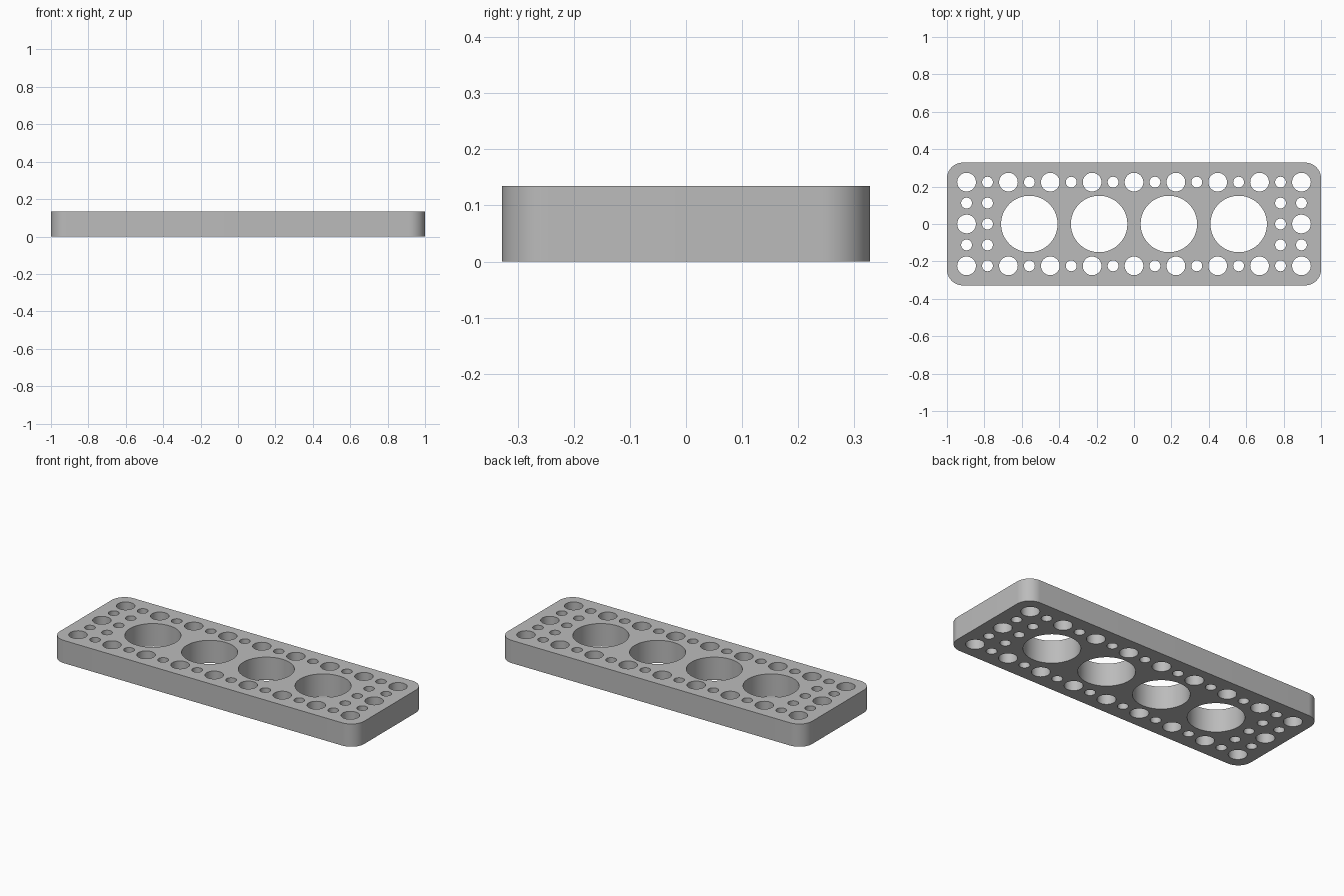
import bpy
import bmesh
from math import sin, cos, pi

if "Cube" in bpy.data.objects:
    bpy.data.objects.remove(bpy.data.objects["Cube"])

HALF_X, HALF_Y, HEIGHT, CORNER = 1.0, 0.328, 0.135, 0.085
PITCH = 0.2238
LARGE, MEDIUM, SMALL = 0.151, 0.05, 0.029

curve = bpy.data.curves.new("plate_profile", "CURVE")
curve.dimensions = "2D"
curve.fill_mode = "BOTH"
curve.extrude = HEIGHT / 2


def add_loop(points):
    spline = curve.splines.new("POLY")
    spline.points.add(len(points) - 1)
    for p, (x, y) in zip(spline.points, points):
        p.co = (x, y, 0, 1)
    spline.use_cyclic_u = True


def arc(cx, cy, r, start, sweep, steps):
    return [(cx + r * cos(start + sweep * i / steps),
             cy + r * sin(start + sweep * i / steps)) for i in range(steps)]


def add_hole(x, y, r):
    add_loop(arc(x, y, r, 0, 2 * pi, 64 if r == LARGE else 40))


# Rounded rectangular outline
outline = []
for i, (sx, sy) in enumerate([(1, 1), (-1, 1), (-1, -1), (1, -1)]):
    outline += arc(sx * (HALF_X - CORNER), sy * (HALF_Y - CORNER),
                   CORNER, i * pi / 2, pi / 2, 16)
    outline.append((sx * (HALF_X - CORNER * (i % 2 == 0)),
                    sy * (HALF_Y - CORNER * (i % 2 == 1))))
    outline[-1] = arc(sx * (HALF_X - CORNER), sy * (HALF_Y - CORNER),
                      CORNER, (i + 1) * pi / 2, 0, 1)[0]
add_loop(outline)

# Four large bores along the middle
for i in range(4):
    add_hole((i - 1.5) * PITCH * 5 / 3, 0, LARGE)

# Alternating medium and small holes along both long edges
for side in (-1, 1):
    for i in range(-8, 9):
        add_hole(i * PITCH / 2, side * PITCH, SMALL if i % 2 else MEDIUM)

    # Hole columns at each end
    add_hole(side * 4 * PITCH, 0, MEDIUM)
    add_hole(side * 3.5 * PITCH, 0, SMALL)
    for column in (3.5, 4):
        for row in (-0.5, 0.5):
            add_hole(side * column * PITCH, row * PITCH, SMALL)

# Turn the profile into a solid plate standing on the ground
helper = bpy.data.objects.new("plate_profile", curve)
bpy.context.collection.objects.link(helper)
mesh = bpy.data.meshes.new_from_object(
    helper.evaluated_get(bpy.context.evaluated_depsgraph_get()))
bpy.data.objects.remove(helper)
bm = bmesh.new()
bm.from_mesh(mesh)
bmesh.ops.remove_doubles(bm, verts=bm.verts, dist=0.0001)
bmesh.ops.recalc_face_normals(bm, faces=bm.faces)
bmesh.ops.translate(bm, verts=bm.verts, vec=(0, 0, HEIGHT / 2))
bm.to_mesh(mesh)
bm.free()

plate = bpy.data.objects.new("perforated_plate", mesh)
mesh.name = "perforated_plate"
bpy.context.collection.objects.link(plate)

# Plain grey finish
grey = bpy.data.materials.new("light_grey")
grey.use_nodes = True
grey.diffuse_color = (0.5, 0.5, 0.5, 1)
grey.node_tree.nodes["Principled BSDF"].inputs["Base Color"].default_value = (0.5, 0.5, 0.5, 1)
mesh.materials.clear()
mesh.materials.append(grey)

bpy.context.view_layer.objects.active = plate
plate.select_set(True)
bpy.ops.object.shade_smooth_by_angle(angle=pi / 6)
